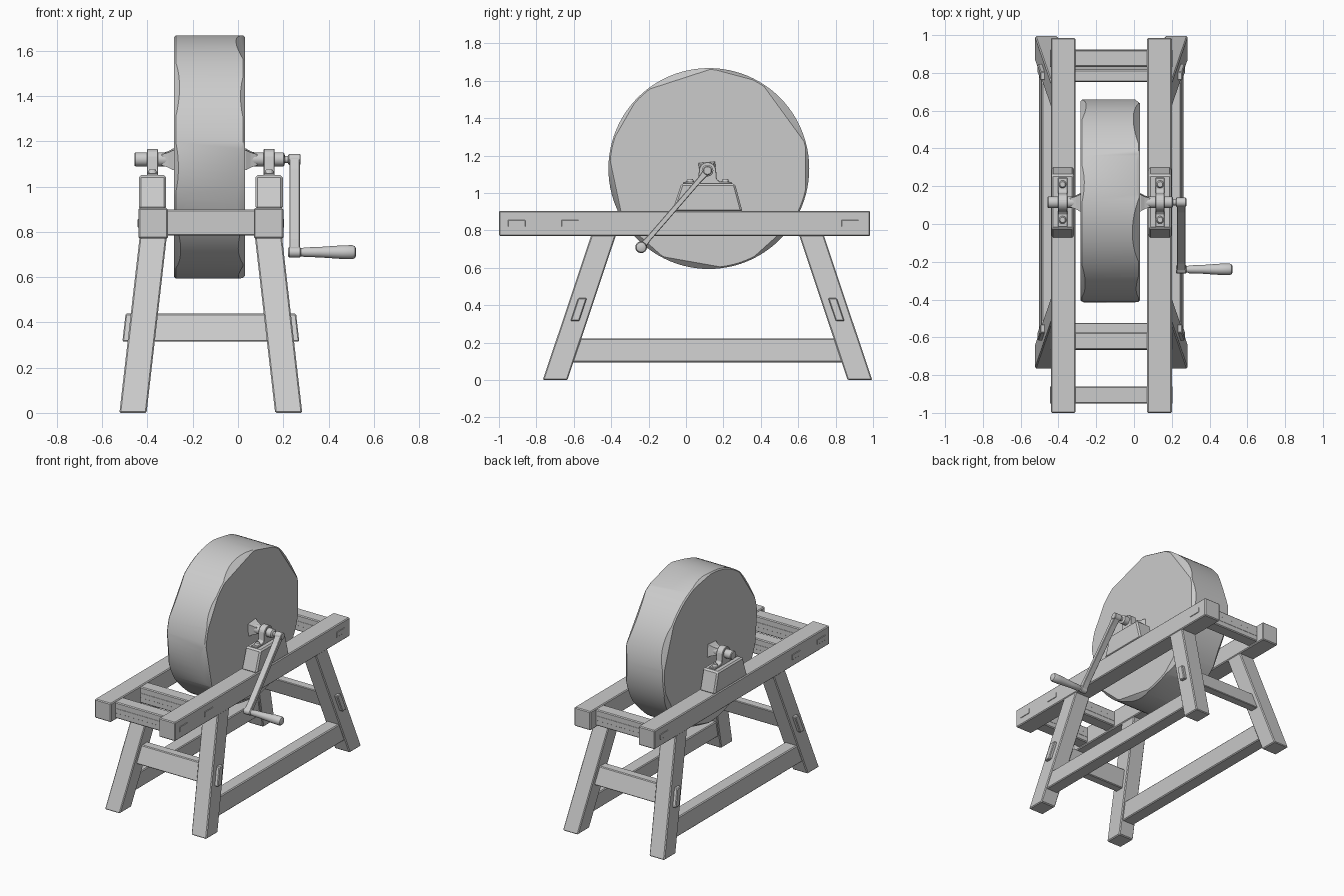
import bpy, bmesh, math
from mathutils import Vector

if "Cube" in bpy.data.objects:
    bpy.data.objects.remove(bpy.data.objects["Cube"])

CX, CY = -0.12, 0.115          # frame centre line in x, leg and axle centre in y
AZ = 1.12                      # axle height


def finish(name, bm, bevel=0.0, smooth=False):
    bmesh.ops.recalc_face_normals(bm, faces=bm.faces)
    me = bpy.data.meshes.new(name)
    bm.to_mesh(me)
    bm.free()
    ob = bpy.data.objects.new(name, me)
    bpy.context.collection.objects.link(ob)
    if bevel:
        m = ob.modifiers.new("bevel", 'BEVEL')
        m.width, m.segments, m.limit_method = bevel, 1, 'ANGLE'
    if smooth:
        bpy.ops.object.select_all(action='DESELECT')
        bpy.context.view_layer.objects.active = ob
        ob.select_set(True)
        bpy.ops.object.shade_smooth_by_angle(angle=math.radians(35))
    return ob


def loft(name, rings, bevel=0.0, smooth=False):
    """Skin equal-length rings of points and cap both ends."""
    bm = bmesh.new()
    vs = [[bm.verts.new(p) for p in r] for r in rings]
    n = len(vs[0])
    for a, b in zip(vs, vs[1:]):
        for i in range(n):
            j = (i + 1) % n
            bm.faces.new((a[i], a[j], b[j], b[i]))
    bm.faces.new(vs[0])
    bm.faces.new(vs[-1])
    return finish(name, bm, bevel, smooth)


def rect(x0, x1, y0, y1, z):
    return [(x0, y0, z), (x1, y0, z), (x1, y1, z), (x0, y1, z)]


def box(name, x0, x1, y0, y1, z0, z1, bevel=0.006):
    return loft(name, [rect(x0, x1, y0, y1, z0), rect(x0, x1, y0, y1, z1)], bevel)


def extrude_x(name, pts, x0, x1, bevel=0.006):
    return loft(name, [[(x, y, z) for y, z in pts] for x in (x0, x1)], bevel)


def lathe_x(name, prof, y, z, n=24, rot=0.0, smooth=True):
    """Turned part around an x axis; prof is (x, radius)."""
    ang = [rot + 2 * math.pi * i / n for i in range(n)]
    return loft(name, [[(x, y + r * math.cos(a), z + r * math.sin(a)) for a in ang]
                       for x, r in prof], 0, smooth)


def leg_y(z):                  # leg centre distance from CY, sloping with height
    return 0.815 - 0.335 * z


def leg_x(z):
    return 0.344 - 0.115 * z


# grindstone: bevelled disc with flat chips knocked off both rims
R, WZ, X0, X1 = 0.537, 1.131, -0.283, 0.031
stone = bmesh.new()
N = 96
rings = []
for x, r in ((X0, R - 0.008), (X0 + 0.008, R), (X1 - 0.008, R), (X1, R - 0.008)):
    rings.append([stone.verts.new((x, CY + 0.007 + r * math.cos(2 * math.pi * i / N),
                                   WZ + r * math.sin(2 * math.pi * i / N))) for i in range(N)])
for a, b in zip(rings, rings[1:]):
    for i in range(N):
        stone.faces.new((a[i], a[(i + 1) % N], b[(i + 1) % N], b[i]))
stone.faces.new(rings[0])
stone.faces.new(rings[-1])
# side, angle in degrees, depth into the face, width across the rim
chips = [(1, 108, .035, .04), (1, 75, .018, .03), (1, 36, .04, .035), (1, 0, .02, .025),
         (1, -48, .025, .03), (1, -100, .03, .03), (1, 192, .03, .055), (1, 150, .018, .02),
         (1, 228, .022, .03), (-1, 145, .03, .025), (-1, 185, .02, .02), (-1, 230, .03, .03),
         (-1, 80, .015, .02), (-1, 20, .03, .03), (-1, -30, .025, .025), (-1, -75, .02, .03)]
for s, deg, d, w in chips:
    t = math.radians(deg)
    rad = Vector((0, math.cos(t), math.sin(t)))
    co = Vector((X1 if s > 0 else X0, CY + 0.007, WZ)) + rad * (R - d)
    no = rad * w + Vector((s * d, 0, 0))
    res = bmesh.ops.bisect_plane(stone, geom=stone.verts[:] + stone.edges[:] + stone.faces[:],
                                 plane_co=co, plane_no=no, clear_outer=True)
    edges = [e for e in stone.edges if e.is_boundary]
    bmesh.ops.holes_fill(stone, edges=edges, sides=0)
finish("grindstone", stone, 0, True)

for s, side in ((-1, "left"), (1, "right")):
    def span(a, b):            # x range measured outwards from the centre line
        return sorted((CX + s * a, CX + s * b))

    # long top rail
    box(side + "_rail", *span(0.19, 0.32), -1.0, 0.985, 0.77, 0.905)

    # splayed legs
    for t, end in ((-1, "front"), (1, "back")):
        r = []
        for z in (0.0, 0.79):
            y, x = CY + t * leg_y(z), leg_x(z)
            r.append(rect(*span(x - 0.06, x + 0.06), y - 0.066, y + 0.066, z))
        loft(f"{end}_{side}_leg", r, 0.006)

    # lower side stretcher
    r = [[(CX + s * (leg_x(z) + o), CY + t * leg_y(z), z)
          for t, o in ((-1, -.045), (1, -.045), (1, .05), (-1, .05))] for z in (0.095, 0.222)]
    loft(side + "_stretcher", r, 0.006)

    # bearing block
    extrude_x(side + "_bearing_block",
              [(-0.075, 0.9), (0.302, 0.9), (0.262, 1.05), (-0.025, 1.05)],
              *span(0.197, 0.318), 0.01)

    # iron bearing: footed plate with arch round the axle
    arch = [(CY + 0.046 * math.cos(a), AZ + 0.046 * math.sin(a))
            for a in [math.pi * i / 12 for i in range(13)]]
    prof = ([(-0.015, 1.048), (0.245, 1.048), (0.245, 1.06), (0.18, 1.062), (0.165, 1.075)]
            + arch + [(0.065, 1.075), (0.05, 1.062), (-0.015, 1.06)])
    extrude_x(side + "_bearing", prof, *span(0.233, 0.282), 0.003)
    for y in (0.022, 0.21):
        bm = bmesh.new()
        bmesh.ops.create_cone(bm, cap_ends=True, segments=12, radius1=0.022,
                              radius2=0.014, depth=0.018)
        bmesh.ops.translate(bm, verts=bm.verts, vec=(CX + s * 0.258, y, 1.067))
        finish(side + "_bearing_bolt", bm)

    # square flared hub against the stone
    xf = X1 if s > 0 else X0
    lathe_x(side + "_hub_wedge", [(xf - s * .02, .066), (xf + s * .005, .062), (xf + s * .025, .047),
                                  (xf + s * .055, .034)], CY, AZ, 4, math.radians(50), False)

# axle, stepped down at the crank end
lathe_x("axle", [(-0.458, .027), (-0.453, .031), (0.2, .031), (0.205, .026), (0.207, .016), (0.24, .016)],
        CY, AZ)

# top cross bars with through tenons
for y in (-0.905, -0.62, 0.877):
    box("cross_bar", -0.32, 0.08, y - 0.045, y + 0.045, 0.783, 0.898)
    box("cross_bar_tenon", -0.444, 0.204, y - 0.046, y + 0.046, 0.82, 0.856, 0.002)

# end stretchers with tenons standing proud of the legs
for t, end in ((-1, "front"), (1, "back")):
    for part, h, out in (("stretcher", .032, -0.02), ("stretcher_tenon", .023, 0.083)):
        r = []
        for z in (0.315, 0.438):
            y, x = CY + t * leg_y(z), leg_x(z) + out
            r.append(rect(CX - x, CX + x, y - h, y + h, z))
        loft(f"{end}_{part}", r, 0.005)

# crank: boss, arm and turned handle
HY, HZ = -0.24, 0.71
lathe_x("crank_boss", [(0.222, .02), (0.226, .024), (0.273, .024), (0.277, .02)], CY, AZ)
d = Vector((0, HY - CY, HZ - AZ)).normalized()
side_v = Vector((0, -d.z, d.y))
top, low = Vector((0, CY, AZ)), Vector((0, HY, HZ))
rings = []
for f, w in ((0.0, .02), (0.12, .014), (0.88, .014), (1.0, .02)):
    p = top.lerp(low, f)
    rings.append([p + side_v * w * k + Vector((x, 0, 0))
                  for k, x in ((-1, .227), (1, .227), (1, .273), (-1, .273))])
loft("crank_arm", rings, 0.003)
lathe_x("crank_handle", [(0.222, .018), (0.227, .023), (0.273, .023), (0.278, .018), (0.285, .018),
                         (0.292, .021), (0.36, .023), (0.46, .03), (0.505, .031), (0.517, .026),
                         (0.522, .015)], HY, HZ)
